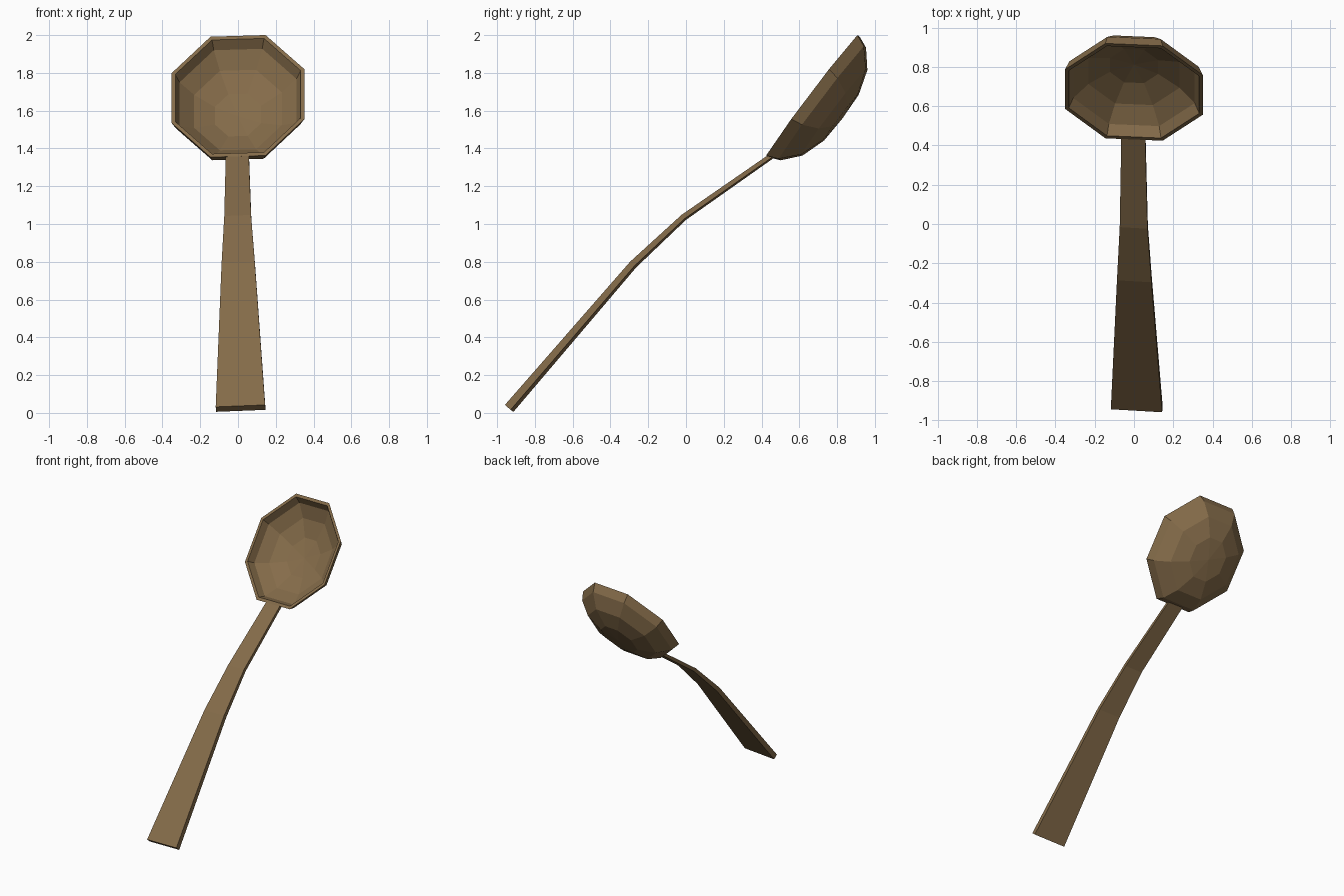
import bpy, bmesh
from math import cos, sin, pi
from mathutils import Vector

cube = bpy.data.objects.get("Cube")
if cube:
    bpy.data.objects.remove(cube)

wood = bpy.data.materials.new("brown_wood")
wood.use_nodes = True
wood.diffuse_color = (0.235, 0.15, 0.068, 1)
wood.node_tree.nodes["Principled BSDF"].inputs["Base Color"].default_value = wood.diffuse_color


def finish(name, bm):
    bmesh.ops.recalc_face_normals(bm, faces=bm.faces)
    mesh = bpy.data.meshes.new(name)
    bm.to_mesh(mesh)
    bm.free()
    mesh.materials.append(wood)
    obj = bpy.data.objects.new(name, mesh)
    bpy.context.collection.objects.link(obj)
    return obj


def bridge(bm, a, b):
    """Join two vertex rings with quads."""
    n = len(a)
    for i in range(n):
        j = (i + 1) % n
        bm.faces.new((a[i], a[j], b[j], b[i]))


def cap(bm, ring, tip):
    """Close a ring with a fan to a tip point."""
    v = bm.verts.new(tip)
    for i in range(len(ring)):
        bm.faces.new((ring[i], ring[(i + 1) % len(ring)], v))


# Bowl: eight-sided shell, from the outer bottom over the rim to the inner bottom
center = Vector((0, 0.672, 1.677))
side = Vector((1, -0.042, 0.03)).normalized()
along = Vector((0, 0.604, 0.797))
deep = Vector((0, 0.797, -0.604))
rx, ry = 0.381, 0.433
profile = [(0.38, 0.186), (0.71, 0.141), (0.935, 0.062), (1, 0),
           (0.945, 0), (0.88, 0.056), (0.66, 0.122), (0.35, 0.166)]
bm = bmesh.new()
rings = []
for scale, depth in profile:
    ring = []
    for k in range(8):
        a = pi / 8 + k * pi / 4
        ring.append(bm.verts.new(center + side * (rx * scale * cos(a))
                                 + along * (ry * scale * sin(a)) + deep * depth))
    rings.append(ring)
for a, b in zip(rings, rings[1:]):
    bridge(bm, a, b)
cap(bm, rings[0], center + deep * 0.196)
cap(bm, rings[-1], center + deep * 0.176)
finish("bowl", bm)

# Handle: bent flat bar that widens toward the grip; x centre, y, z, half width, thickness
stations = [(0.014, -0.936, 0.024, 0.131, 0.04),
            (0.002, -0.28, 0.785, 0.088, 0.032),
            (-0.001, -0.012, 1.035, 0.071, 0.026),
            (-0.003, 0.458, 1.363, 0.061, 0.022)]
points = [Vector(s[:3]) for s in stations]
roll = Vector((1, -0.058, 0.04)).normalized()
bm = bmesh.new()
rings = []
for i, (x, y, z, half, thick) in enumerate(stations):
    tangent = points[min(i + 1, 3)] - points[max(i - 1, 0)]
    normal = roll.cross(tangent).normalized()
    rings.append([bm.verts.new(points[i] + roll * (half * sx) + normal * (thick / 2 * sn))
                  for sx, sn in ((-1, -1), (1, -1), (1, 1), (-1, 1))])
for a, b in zip(rings, rings[1:]):
    bridge(bm, a, b)
bm.faces.new(rings[0])
bm.faces.new(rings[-1])
finish("handle", bm)
